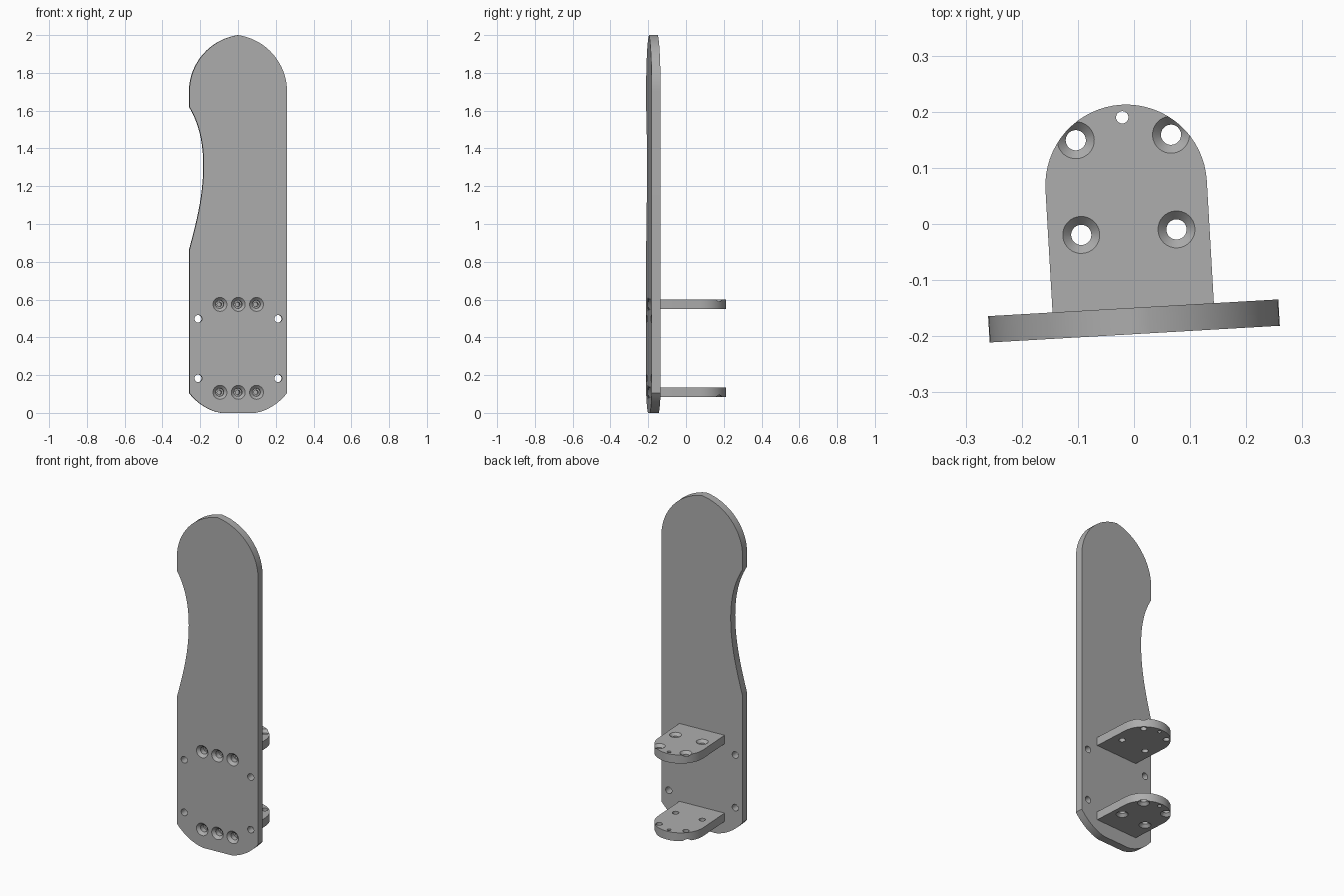
import bpy, bmesh, math
from mathutils import Matrix, Vector

if "Cube" in bpy.data.objects:
    bpy.data.objects.remove(bpy.data.objects["Cube"])

TURN = Matrix.Rotation(math.radians(3.3), 4, 'Z')   # whole bracket is turned slightly
CX = -0.01                                          # centre line before turning
FRONT, BACK = -0.196, -0.149                        # faces of the upright plate

grey = bpy.data.materials.new("plain grey")
grey.diffuse_color = (0.42, 0.42, 0.42, 1)
grey.use_nodes = True
grey.node_tree.nodes["Principled BSDF"].inputs["Base Color"].default_value = grey.diffuse_color


def make_object(name, bm):
    bmesh.ops.recalc_face_normals(bm, faces=bm.faces)
    me = bpy.data.meshes.new(name)
    bm.to_mesh(me)
    bm.free()
    ob = bpy.data.objects.new(name, me)
    bpy.context.collection.objects.link(ob)
    me.materials.append(grey)
    return ob


def slab(name, outline, offset):
    """Closed 3D outline extruded along offset."""
    bm = bmesh.new()
    face = bm.faces.new([bm.verts.new(p) for p in outline])
    res = bmesh.ops.extrude_face_region(bm, geom=[face])
    verts = [e for e in res["geom"] if isinstance(e, bmesh.types.BMVert)]
    bmesh.ops.translate(bm, verts=verts, vec=offset)
    return make_object(name, bm)


def add_drill(bm, start, direction, profile, n=32):
    """Solid of revolution along direction; profile = (depth, radius) pairs."""
    q = Vector((0, 0, 1)).rotation_difference(Vector(direction))
    rings = []
    for d, r in profile:
        rings.append([bm.verts.new(Vector(start) + q @ Vector(
            (r * math.cos(2 * math.pi * i / n), r * math.sin(2 * math.pi * i / n), d)))
            for i in range(n)])
    for a, b in zip(rings, rings[1:]):
        for i in range(n):
            j = (i + 1) % n
            bm.faces.new((a[i], a[j], b[j], b[i]))
    bm.faces.new(rings[0][::-1])
    bm.faces.new(rings[-1])


def drill(ob, holes):
    """Cut each hole in turn, then shade and turn the part."""
    bpy.context.view_layer.objects.active = ob
    for hole in holes:
        bm = bmesh.new()
        add_drill(bm, *hole)
        cutter = make_object("drill_cutter", bm)
        cutter.hide_render = True
        mod = ob.modifiers.new("hole", 'BOOLEAN')
        mod.operation, mod.solver, mod.object = 'DIFFERENCE', 'EXACT', cutter
        bpy.ops.object.modifier_apply(modifier=mod.name)
        bpy.data.objects.remove(cutter)
    bpy.ops.object.select_all(action='DESELECT')
    ob.select_set(True)
    bpy.ops.object.shade_smooth_by_angle(angle=math.radians(30))
    ob.data.transform(TURN)


def bezier(a, b, c, d, n=12):
    return [tuple(a[k] * (1 - t) ** 3 + 3 * b[k] * t * (1 - t) ** 2
                  + 3 * c[k] * t * t * (1 - t) + d[k] * t ** 3 for k in (0, 1))
            for t in (i / n for i in range(n))]


# Upright plate outline: rounded foot, side notch, softly pointed arched top
W, R, SPRING = 0.259, 0.303, 1.70
foot = bezier((0.09, 0), (0.155, 0.01), (0.215, 0.05), (W, 0.105), 8) + [(W, 0.105)]
tip = math.acos((R - W) / R)
arch = [(W - R + R * math.cos(tip * i / 16), SPRING + R * math.sin(tip * i / 16))
        for i in range(17)]
notch = (bezier((-W, 1.62), (-0.21, 1.54), (-0.183, 1.44), (-0.183, 1.31))
         + bezier((-0.183, 1.31), (-0.183, 1.14), (-0.225, 0.99), (-W, 0.862))
         + [(-W, 0.862)])
outline = (foot + arch + [(-x, z) for x, z in arch[-2::-1]] + notch
           + [(-x, z) for x, z in foot[::-1]])
plate = slab("upright_plate", [(CX + x, FRONT, z) for x, z in outline],
             (0, BACK - FRONT, 0))

SHELVES = {"upper_shelf": (0.549, 0.60), "lower_shelf": (0.084, 0.134)}
holes = []
for z0, z1 in SHELVES.values():
    for x in (-0.097, 0, 0.097):         # countersunk screw holes
        holes.append(((CX + x, FRONT, (z0 + z1) / 2), (0, 1, 0),
                      [(-0.01, 0.037), (0, 0.037), (0.016, 0.021), (0.06, 0.021)]))
for z in (0.183, 0.498):                 # plain side holes
    for x in (-0.212, 0.212):
        holes.append(((CX + x, FRONT, z), (0, 1, 0), [(-0.02, 0.02), (0.07, 0.02)]))
drill(plate, holes)

# Round-ended shelves
HALF, ROUND = 0.144, 0.0695
for name, (z0, z1) in SHELVES.items():
    pts = [(-HALF, BACK), (HALF, BACK)]
    pts += [(HALF * math.cos(math.pi * i / 32), ROUND + HALF * math.sin(math.pi * i / 32))
            for i in range(33)]
    shelf = slab(name, [(CX + x, y, z0) for x, y in pts], (0, 0, z1 - z0))
    # countersinks face outwards: up on the upper shelf, down on the lower one
    start, way = (z1, -1) if name == "upper_shelf" else (z0, 1)
    holes = [((CX + x, y, start), (0, 0, way),
              [(-0.01, 0.033), (0, 0.033), (0.016, 0.018), (0.07, 0.018)])
             for x in (-0.085, 0.085) for y in (-0.014, 0.155)]
    holes.append(((CX, 0.191, start), (0, 0, way), [(-0.02, 0.011), (0.07, 0.011)]))
    # blind screw holes in the mounting edge
    holes += [((CX + x, BACK, (z0 + z1) / 2), (0, 1, 0), [(-0.02, 0.012), (0.07, 0.012)])
              for x in (-0.097, 0, 0.097)]
    drill(shelf, holes)
